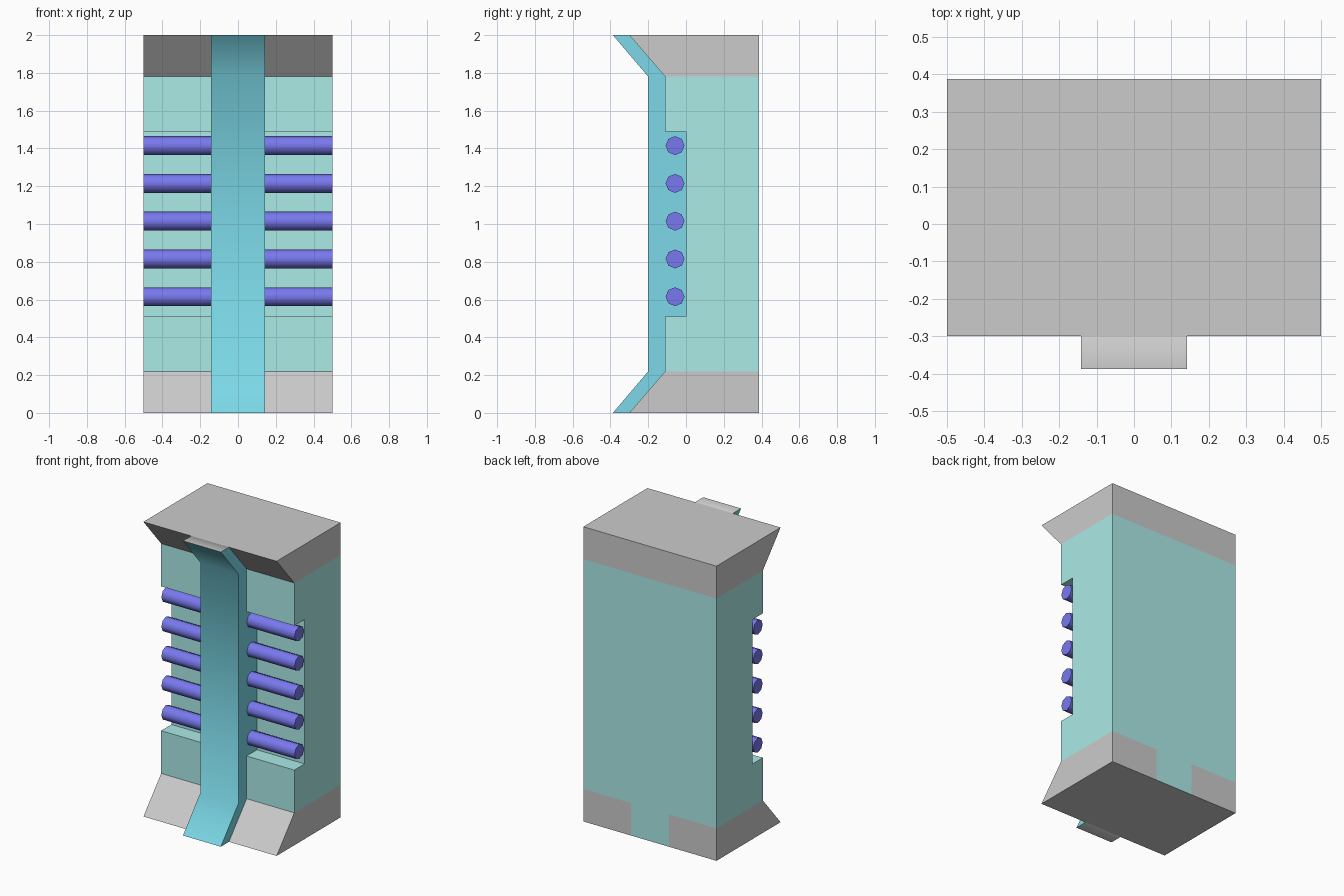
import bpy, bmesh, math
from mathutils import Matrix

if "Cube" in bpy.data.objects:
    bpy.data.objects.remove(bpy.data.objects["Cube"])


def material(name, rgb):
    m = bpy.data.materials.new(name)
    m.diffuse_color = (*rgb, 1)
    m.use_nodes = True
    m.node_tree.nodes["Principled BSDF"].inputs["Base Color"].default_value = m.diffuse_color
    return m


TEAL = material("teal", (0.41, 0.83, 0.80))
CYAN = material("cyan", (0.20, 0.69, 0.80))
BLUE = material("blue", (0.19, 0.19, 0.86))


def finish(name, bm, mats, paint=None, smooth=None):
    """Turn a bmesh into an object; paint(face) picks the material slot."""
    bmesh.ops.recalc_face_normals(bm, faces=bm.faces)
    bm.normal_update()
    if paint:
        for f in bm.faces:
            f.material_index = paint(f)
    me = bpy.data.meshes.new(name)
    bm.to_mesh(me)
    bm.free()
    for m in mats:
        me.materials.append(m)
    if smooth:
        me.shade_smooth()
        me.set_sharp_from_angle(angle=math.radians(smooth))
    ob = bpy.data.objects.new(name, me)
    bpy.context.collection.objects.link(ob)
    return ob


def prism(profile, xs):
    """Closed prism of a (y, z) profile through the stations xs."""
    bm = bmesh.new()
    rings = [[bm.verts.new((x, y, z)) for y, z in profile] for x in xs]
    n = len(profile)
    for a, b in zip(rings, rings[1:]):
        for i in range(n):
            j = (i + 1) % n
            bm.faces.new((a[i], a[j], b[j], b[i]))
    bm.faces.new(rings[0])
    bm.faces.new(rings[-1])
    return bm


HALF, STRIP, BACK = 0.5, 0.142, 0.387

# main block with the front recess
block = [(BACK, 0.22), (BACK, 1.78), (-0.11, 1.78), (-0.11, 1.49),
         (0, 1.49), (0, 0.51), (-0.11, 0.51), (-0.11, 0.22)]
finish("main_block", prism(block, (-HALF, HALF)), [TEAL])

# flared end caps
cap = [(-0.30, 0), (BACK, 0), (BACK, 0.22), (-0.11, 0.22)]
finish("top_cap", prism([(y, 2 - z) for y, z in cap], (-HALF, HALF)), [])


# the base carries a teal panel in the middle of its back face
def back_panel(f):
    return int(f.normal.y > 0.9 and abs(f.calc_center_median().x) < 0.1)


finish("bottom_cap", prism(cap, (-HALF, -STRIP, STRIP, HALF)), [None, TEAL], back_panel)

# central front strip, filling the recess behind it, with grey ends
lower = [(0, 0.51), (-0.11, 0.51), (-0.11, 0.22), (-0.30, 0), (BACK * -1, 0), (-0.20, 0.22)]
upper = [(y, 2 - z) for y, z in reversed(lower)]
finish("front_strip", prism(lower + upper, (-STRIP, STRIP)), [CYAN, None],
       lambda f: int(abs(f.normal.z) > 0.99 and abs(f.calc_center_median().z - 1) > 0.9),
       smooth=60)

# horizontal rods across the recess
for i in range(5):
    bm = bmesh.new()
    place = Matrix.Translation((0, -0.058, 0.615 + 0.2 * i)) @ Matrix.Rotation(math.pi / 2, 4, 'Y')
    bmesh.ops.create_cone(bm, cap_ends=True, segments=8, radius1=0.05, radius2=0.05,
                          depth=2 * HALF, matrix=place)
    finish(f"rod_{i + 1}", bm, [BLUE], smooth=60)
